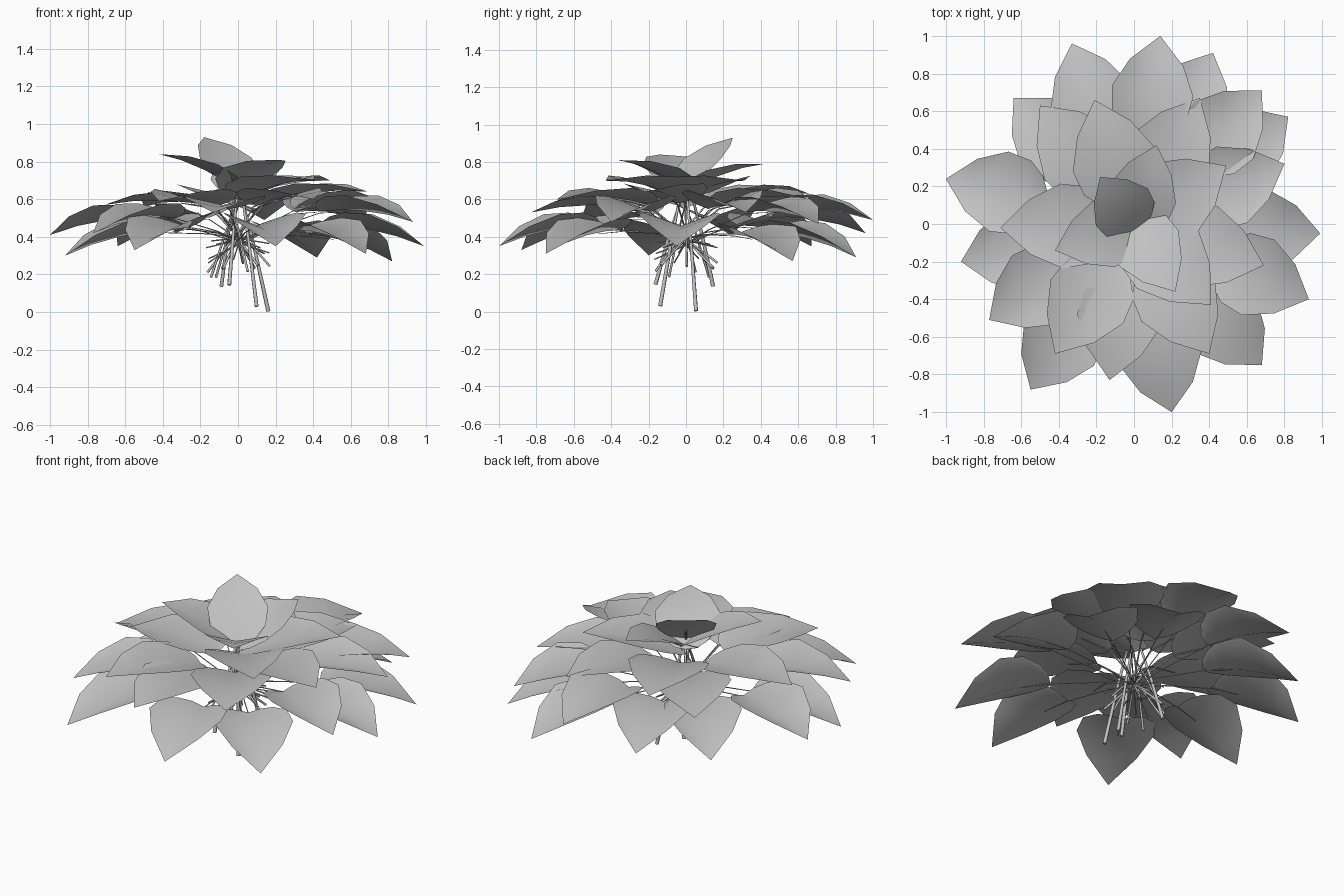
import bpy, bmesh, math
from mathutils import Vector

cube = bpy.data.objects.get("Cube")
if cube:
    bpy.data.objects.remove(cube, do_unlink=True)

# One pale grey for the whole plant
grey = bpy.data.materials.new("pale_grey")
grey.use_nodes = True
colour = (0.54, 0.54, 0.54, 1.0)
grey.diffuse_color = colour
grey.node_tree.nodes["Principled BSDF"].inputs["Base Color"].default_value = colour

# Leaf tips in hundredths of a unit, listed by tier
outer_tips = [
    (14, 100, 49), (-33, 96, 42), (42, 91, 29), (-64, 67, 35), (68, 71, 47),
    (82, 57, 27), (-100, 24, 41), (-92, -20, 30), (-77, -51, 42), (-55, -88, 33),
    (20, -100, 35), (68, -75, 31), (93, -40, 48), (99, -5, 35), (80, 32, 53),
]
middle_tips = [
    (-50, 63, 56), (-21, 66, 63), (35, 67, 60), (49, 31, 70), (-71, -2, 57),
    (-42, -69, 59), (-13, -83, 53), (41, -43, 70), (69, -22, 64), (40, -69, 60),
]
top_tips = [(12, 42, 79), (22, -36, 81), (-42, -14, 84)]
crown_tips = [(-18, 25, 93)]

# Leaf outline: position along the midrib and half width
OUTLINE = [(0, 0.07), (0.06, 0.14), (0.2, 0.21), (0.44, 0.23), (0.73, 0.15), (1, 0)]


def link(name, data):
    """Add an object for the data and give it the plant colour."""
    data.materials.append(grey)
    obj = bpy.data.objects.new(name, data)
    bpy.context.collection.objects.link(obj)


def leaf_frame(tip, length):
    """Return the base point and the outward and sideways directions of a leaf."""
    outward = Vector((tip.x, tip.y, 0))
    length = min(length, outward.length * 1.1)
    outward.normalize()
    base = tip - outward * length
    base.z = min(0.25 + 0.6 * tip.z, 0.4 + 0.28 * tip.z)
    side = Vector((-outward.y, outward.x, 0))
    return base, outward, side


def midrib(base, tip, t):
    """Point on the arched centre line of a leaf."""
    point = base.lerp(tip, t)
    point.z += 0.12 * t * (1 - t)
    return point


def make_leaf(name, tip, length, width, fold):
    """Pointed blade, folded upward on both sides of the midrib."""
    base, outward, side = leaf_frame(tip, length)
    normal = (tip - base).normalized().cross(side)
    bm = bmesh.new()
    rows = []
    for t, half in OUTLINE:
        centre = midrib(base, tip, t)
        half *= width
        row = []
        for u in (-1, 0, 1):
            lift = normal * (abs(u) * half * fold)
            row.append(bm.verts.new(centre + side * (u * half) + lift))
        rows.append(row)
    for near, far in zip(rows, rows[1:]):
        for i in range(len(near) - 1):
            bm.faces.new((near[i], far[i], far[i + 1], near[i + 1]))
    bmesh.ops.remove_doubles(bm, verts=bm.verts, dist=0.0001)
    for face in bm.faces:
        face.smooth = True
    bm.normal_update()
    if sum(f.normal.z for f in bm.faces) < 0:
        bmesh.ops.reverse_faces(bm, faces=bm.faces)
    mesh = bpy.data.meshes.new(name)
    bm.to_mesh(mesh)
    bm.free()
    link(name, mesh)


def make_stem(name, tip, length, thickness):
    """Stalk crossing the centre, then running under the midrib."""
    base, outward, side = leaf_frame(tip, length)
    foot = outward * -0.17
    foot.z = 0.5 - 0.45 * tip.z
    if tip.z > 0.82:
        foot.z = 0.004 if tip.z < 0.9 else 0.03
    bend = foot.lerp(base, 0.55)
    bend.z += 0.015
    under = Vector((0, 0, -0.008))
    path = [foot, bend, base + under, midrib(base, tip, 0.3) + under]
    curve = bpy.data.curves.new(name, "CURVE")
    curve.dimensions = "3D"
    curve.bevel_depth = thickness
    curve.bevel_resolution = 1
    curve.use_fill_caps = True
    spline = curve.splines.new("POLY")
    spline.points.add(len(path) - 1)
    for i, (point, place) in enumerate(zip(spline.points, path)):
        point.co = (*place, 1)
        point.radius = 1 - 0.8 * i / len(path)
    spline.use_smooth = True
    link(name, curve)


# Each tier: leaf length, width, fold and stem thickness
tiers = [
    ("outer", outer_tips, 0.54, 0.95, 0.37, 0.004),
    ("middle", middle_tips, 0.58, 0.98, 0.22, 0.007),
    ("top", top_tips, 0.46, 0.8, 0.18, 0.011),
    ("crown", crown_tips, 0.35, 0.74, 0.08, 0.011),
]
for tier, tips, length, width, fold, thickness in tiers:
    for number, tip in enumerate(tips, 1):
        tip = Vector(tip) / 100
        make_leaf(f"{tier}_leaf_{number}", tip, length, width, fold)
        make_stem(f"{tier}_stem_{number}", tip, length, thickness)
